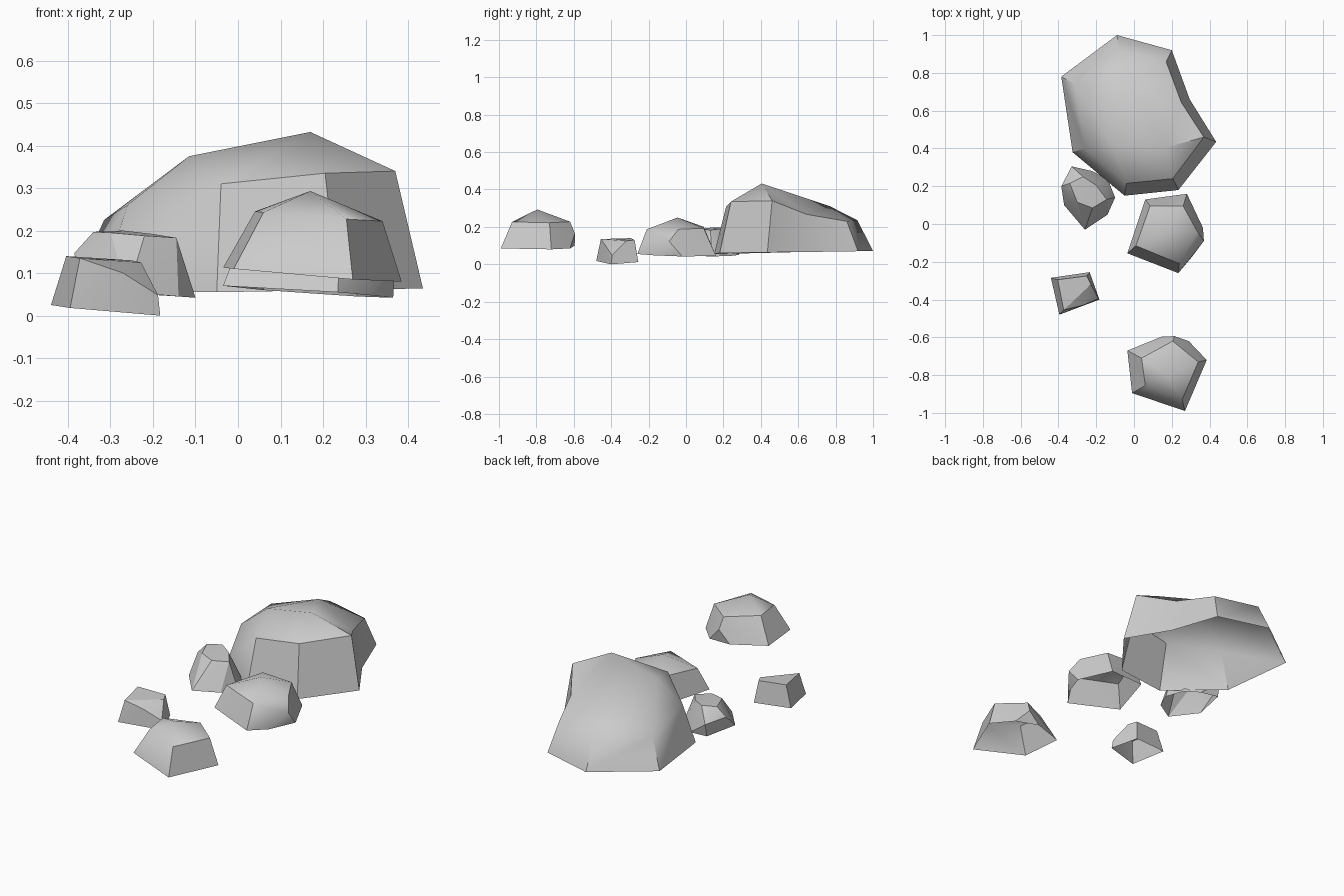
import bpy, bmesh, math

if "Cube" in bpy.data.objects:
    bpy.data.objects.remove(bpy.data.objects["Cube"], do_unlink=True)

stone = bpy.data.materials.new("grey stone")
stone.use_nodes = True
stone.diffuse_color = (0.6, 0.6, 0.6, 1)
stone.node_tree.nodes["Principled BSDF"].inputs["Base Color"].default_value = stone.diffuse_color


def finish(name, bm, angle):
    """Turn a bmesh into a grey rock, smooth except across sharp edges."""
    bmesh.ops.recalc_face_normals(bm, faces=bm.faces)
    mesh = bpy.data.meshes.new(name)
    bm.to_mesh(mesh)
    bm.free()
    mesh.materials.append(stone)
    rock = bpy.data.objects.new(name, mesh)
    bpy.context.collection.objects.link(rock)
    bpy.ops.object.select_all(action='DESELECT')
    rock.select_set(True)
    bpy.context.view_layer.objects.active = rock
    bpy.ops.object.shade_smooth_by_angle(angle=math.radians(angle))


def hull_rock(name, points, angle=38):
    """Wrap corner points in a hull and leave the underside open."""
    bm = bmesh.new()
    for p in points:
        bm.verts.new(p)
    bmesh.ops.convex_hull(bm, input=bm.verts[:])
    bmesh.ops.recalc_face_normals(bm, faces=bm.faces)
    bm.normal_update()
    under = [f for f in bm.faces if f.normal.z < -0.7]
    bmesh.ops.delete(bm, geom=under, context='FACES')
    bmesh.ops.dissolve_limit(bm, angle_limit=math.radians(4), verts=bm.verts[:], edges=bm.edges[:])
    finish(name, bm, angle)


# Boulder: foot ring, shoulder ring and three crown points
foot = [(-.05, .15, .055), (.235, .18, .06), (.435, .435, .064), (.295, .66, .066),
        (.2, .92, .07), (-.09, 1, .07), (-.385, .78, .07), (-.325, .38, .06)]
shoulder = [(-.04, .215, .31), (.205, .24, .335), (.37, .46, .34), (.25, .645, .267),
            (.17, .86, .23), (-.08, .917, .235), (-.315, .74, .225), (-.26, .4, .26)]
crown = [(.17, .405, .432), (-.115, .42, .375), (-.05, .77, .31)]
bm = bmesh.new()
low, high, top = [[bm.verts.new(p) for p in ring] for ring in (foot, shoulder, crown)]
for i in range(8):
    j = (i + 1) % 8
    bm.faces.new((low[i], low[j], high[j], high[i]))
# Each crown point fans out over its part of the shoulder
for tip, first, last in ((0, 0, 3), (2, 3, 6), (1, 6, 8)):
    for i in range(first, last):
        bm.faces.new((high[i], high[(i + 1) % 8], top[tip]))
for shared, a, b in ((0, 1, 0), (3, 0, 2), (6, 2, 1)):
    bm.faces.new((high[shared], top[a], top[b]))
bm.faces.new(top)
finish("boulder", bm, 38)

# Front rock
hull_rock("front_rock", [
    (-.035, -.67, .113), (-.01, -.895, .11), (.27, -.99, .085), (.385, -.72, .08),
    (.29, -.62, .085), (.15, -.595, .1), (.215, -.594, .165),
    (.04, -.71, .245), (.06, -.855, .243), (.255, -.93, .227), (.34, -.73, .222),
    (.205, -.62, .228), (.17, -.795, .293)])

# Middle rock
hull_rock("middle_rock", [
    (-.035, -.155, .07), (.235, -.26, .055), (.31, -.17, .048), (.365, -.02, .042),
    (.28, .16, .045), (.06, .13, .06), (.37, -.09, .123),
    (.01, -.115, .19), (.24, -.21, .187), (.335, -.04, .187), (.26, .095, .193),
    (.085, .095, .2), (.17, -.045, .25)])

# Left-hand rock with a flat top
hull_rock("side_rock", [
    (-.33, .29, .06), (-.37, .1, .06), (-.26, -.03, .055), (-.14, .05, .045),
    (-.1, .14, .042), (-.14, .24, .045), (-.22, .28, .05),
    (-.385, .2, .147), (-.33, .305, .13),
    (-.34, .215, .197), (-.3, .115, .195), (-.22, .085, .188), (-.145, .13, .183),
    (-.2, .205, .192), (-.27, .25, .2)], 30)

# Small blocky rock with a chipped corner
hull_rock("small_rock", [
    (-.44, -.285, .025), (-.235, -.255, .012), (-.183, -.4, .0), (-.395, -.48, .018),
    (-.404, -.295, .14), (-.25, -.275, .13), (-.372, -.455, .135),
    (-.27, -.43, .1), (-.228, -.32, .125), (-.188, -.395, .048)], 25)
